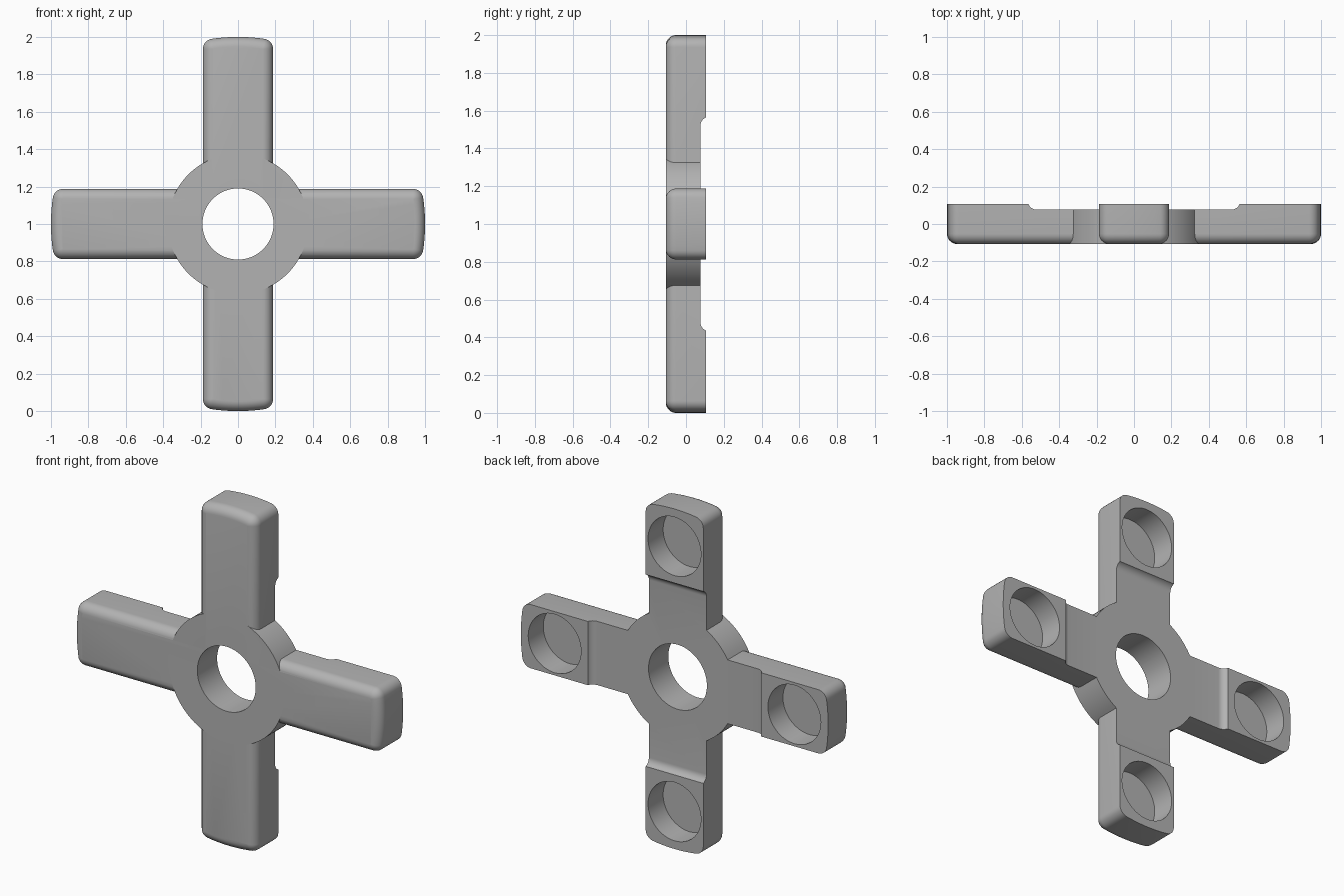
import bpy, bmesh, math
from mathutils import Matrix

if "Cube" in bpy.data.objects:
    bpy.data.objects.remove(bpy.data.objects["Cube"])

HALF_W, FRONT, BACK, FLOOR = 0.1875, -0.107, 0.107, 0.077
FILLET, MID = 0.055, 1.0

grey = bpy.data.materials.new("plain grey")
grey.use_nodes = True
colour = (0.45, 0.45, 0.45, 1)
grey.diffuse_color = colour
grey.node_tree.nodes["Principled BSDF"].inputs["Base Color"].default_value = colour


def finish(bm, name):
    bmesh.ops.recalc_face_normals(bm, faces=bm.faces)
    mesh = bpy.data.meshes.new(name)
    bm.to_mesh(mesh)
    bm.free()
    mesh.materials.append(grey)
    obj = bpy.data.objects.new(name, mesh)
    bpy.context.collection.objects.link(obj)
    return obj


def cylinder(name, radius, y0, y1, x=0, z=0, sides=96):
    bm = bmesh.new()
    place = Matrix.Translation((x, (y0 + y1) / 2, MID + z)) @ Matrix.Rotation(math.pi / 2, 4, 'X')
    bmesh.ops.create_cone(bm, cap_ends=True, segments=sides, radius1=radius,
                          radius2=radius, depth=y1 - y0, matrix=place)
    return finish(bm, name)


def outline(inset):
    """Bar outline with bowed ends and round corners, shrunk by inset."""
    cz = HALF_W - FILLET
    cx = math.sqrt((1 - FILLET) ** 2 - cz ** 2)
    tilt = math.atan2(cz, cx)
    r = FILLET - inset
    corner = []
    for i in range(9):
        a = tilt + (math.pi / 2 - tilt) * i / 8
        corner.append((cx + r * math.cos(a), cz + r * math.sin(a)))
    arc = [((1 - inset) * math.cos(tilt * t / 5), (1 - inset) * math.sin(tilt * t / 5))
           for t in range(-4, 5)]
    end = [(x, -z) for x, z in reversed(corner)] + arc + corner
    return end + [(-x, -z) for x, z in end]


def bar(name, angle):
    # Stack outlines so the front rim is a quarter-round
    layers = [(0, BACK)]
    for i in range(9):
        a = math.radians(85) * i / 8
        layers.append((FILLET * (1 - math.cos(a)), FRONT + FILLET * (1 - math.sin(a))))
    layers[-1] = (FILLET * 0.95, FRONT)
    bm = bmesh.new()
    loops = [[bm.verts.new((x, y, z)) for x, z in outline(d)] for d, y in layers]
    for low, high in zip(loops, loops[1:]):
        for i in range(len(low)):
            j = (i + 1) % len(low)
            bm.faces.new((low[i], low[j], high[j], high[i]))
    bm.faces.new(loops[0])
    bm.faces.new(loops[-1])
    bm.transform(Matrix.Translation((0, 0, MID)) @ Matrix.Rotation(angle, 4, 'Y'))
    return finish(bm, name)


def recess_block(size, radius):
    # Block with a rounded bottom rim, hollowing the back between the pads
    bm = bmesh.new()
    depth = 0.3
    bmesh.ops.create_cube(bm, size=1, matrix=Matrix.Translation((0, FLOOR + depth / 2, MID))
                          @ Matrix.Diagonal((2 * size, depth, 2 * size, 1)))
    rim = [e for e in bm.edges if all(v.co.y < FLOOR + 0.01 for v in e.verts)]
    bmesh.ops.bevel(bm, geom=rim, offset=radius, segments=8, profile=0.5, affect='EDGES')
    return finish(bm, "recess_cutter")


def combine(target, other, operation):
    mod = target.modifiers.new("combine", 'BOOLEAN')
    mod.object, mod.operation, mod.solver = other, operation, 'EXACT'
    graph = bpy.context.evaluated_depsgraph_get()
    mesh = bpy.data.meshes.new_from_object(target.evaluated_get(graph))
    target.modifiers.clear()
    target.data = mesh
    bpy.data.objects.remove(other)


# Crossed bars and hub
body = bar("cross_body", 0)
combine(body, bar("upright_bar", math.pi / 2), 'UNION')
combine(body, cylinder("hub", 0.375, FRONT, 0.095), 'UNION')

# Back recess, centre hole and four round pockets
combine(body, recess_block(0.567, 0.045), 'DIFFERENCE')
combine(body, cylinder("hole_cutter", 0.19, -0.3, 0.3), 'DIFFERENCE')
for k in range(4):
    a = k * math.pi / 2
    pocket = cylinder("pocket_cutter", 0.172, -0.033, 0.3, 0.78 * math.cos(a), 0.78 * math.sin(a))
    combine(body, pocket, 'DIFFERENCE')

# Smooth the rounds, keep the hard edges
bpy.ops.object.select_all(action='DESELECT')
body.select_set(True)
bpy.context.view_layer.objects.active = body
bpy.ops.object.shade_smooth_by_angle(angle=math.radians(25))
